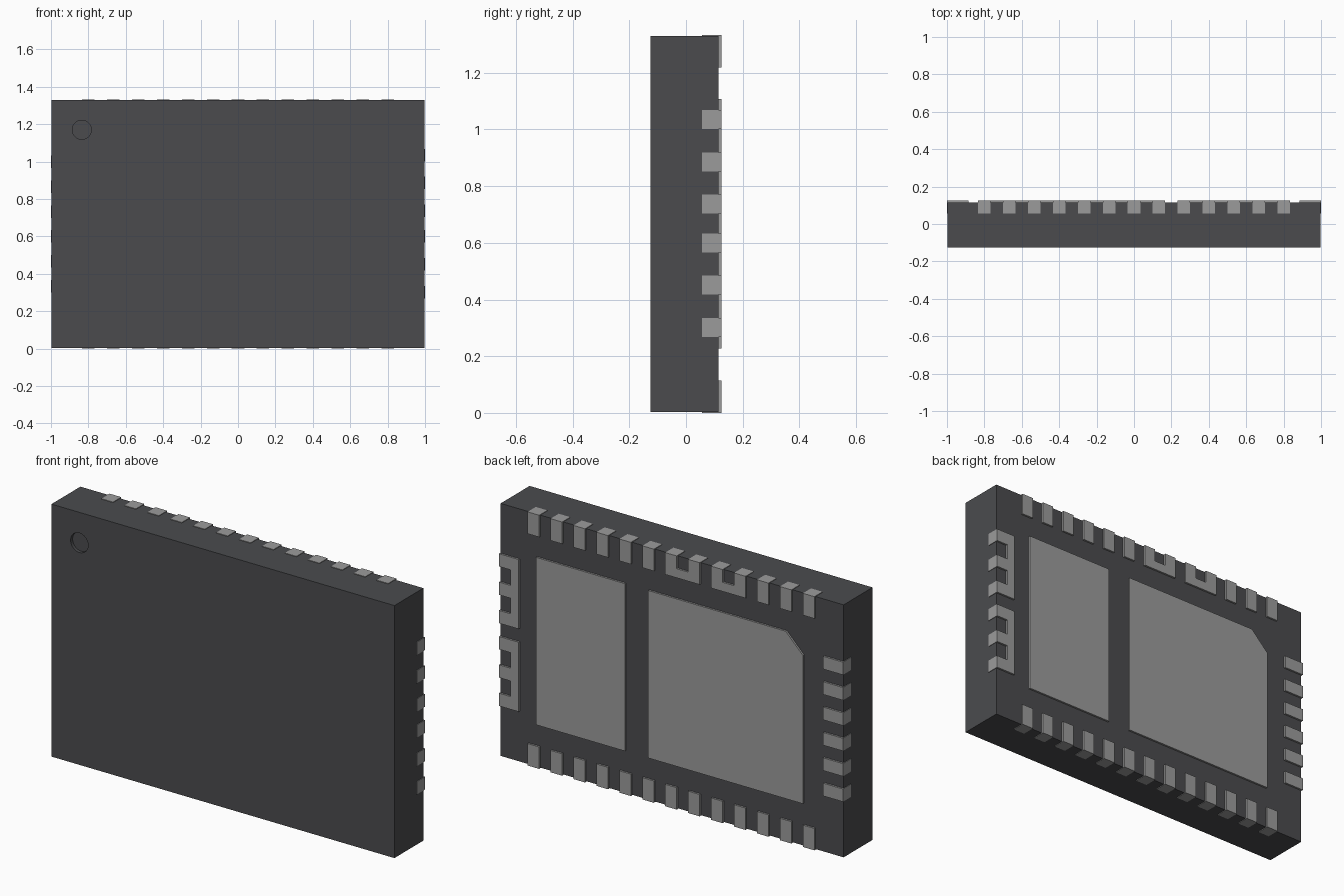
import bpy, bmesh, math

if "Cube" in bpy.data.objects:
    bpy.data.objects.remove(bpy.data.objects["Cube"])

W, H = 2.0, 1.333           # overall width and height
LIP = 0.003                 # how far the leads stand proud of the body edges
BACK = 0.125                # outer plane of the leads and pads
LEN, HALF, SPINE = 0.115, 0.0335, 0.048


def material(name, rgb):
    m = bpy.data.materials.new(name)
    m.diffuse_color = (*rgb, 1)
    m.use_nodes = True
    m.node_tree.nodes["Principled BSDF"].inputs["Base Color"].default_value = m.diffuse_color
    return m


BODY = material("dark_resin", (0.07, 0.071, 0.076))
METAL = material("lead_metal", (0.33, 0.33, 0.33))


def plate(name, outline, y0, y1, mat):
    """Extrude a closed x/z outline from y0 to y1."""
    bm = bmesh.new()
    face = bm.faces.new([bm.verts.new((x, y0, z)) for x, z in outline])
    ext = bmesh.ops.extrude_face_region(bm, geom=[face])
    verts = [v for v in ext["geom"] if isinstance(v, bmesh.types.BMVert)]
    bmesh.ops.translate(bm, verts=verts, vec=(0, y1 - y0, 0))
    bmesh.ops.recalc_face_normals(bm, faces=bm.faces[:])
    mesh = bpy.data.meshes.new(name)
    bm.to_mesh(mesh)
    bm.free()
    mesh.materials.append(mat)
    ob = bpy.data.objects.new(name, mesh)
    bpy.context.collection.objects.link(ob)
    return ob


def comb(name, centres, place):
    """Leads at the given centres, joined by an inner spine if several.
    place(along, inward) maps to x/z."""
    c = sorted(centres)
    pts = [(c[0] - HALF, LEN)]
    for i, a in enumerate(c):
        if i:
            pts.append((a - HALF, LEN - SPINE))
        pts += [(a - HALF, 0), (a + HALF, 0)]
        if i < len(c) - 1:
            pts.append((a + HALF, LEN - SPINE))
    pts.append((c[-1] + HALF, LEN))
    plate(name, [place(a, d) for a, d in pts], 0.057, BACK, METAL)


# Moulded body with a round pin-one dimple on the front
x, z0, z1 = W / 2 - LIP, LIP, H - LIP
body = plate("body", [(-x, z0), (x, z0), (x, z1), (-x, z1)], -0.125, 0.115, BODY)
circle = [(-0.835 + 0.051 * math.cos(math.tau * i / 40),
           1.17 + 0.051 * math.sin(math.tau * i / 40)) for i in range(40)]
cutter = plate("dimple_cutter", circle, -0.2, -0.108, BODY)
cutter.hide_render = True
cutter.hide_set(True)
cut = body.modifiers.new("dimple", "BOOLEAN")
cut.operation = "DIFFERENCE"
cut.solver = "EXACT"
cut.object = cutter

# Large thermal pads, one with a chamfered corner
plate("small_pad", [(0.267, 0.227), (0.785, 0.227), (0.785, 1.107), (0.267, 1.107)],
      0.1, BACK, METAL)
plate("large_pad", [(-0.767, 0.227), (0.133, 0.227), (0.133, 1.107),
                    (-0.667, 1.107), (-0.767, 1.007)], 0.1, BACK, METAL)

# Thirteen leads along the bottom; the top row has two joined pairs
step = 0.4 / 3
cols = [(i - 6) * step for i in range(13)]
for i, c in enumerate(cols):
    comb(f"bottom_lead_{i}", [c], lambda a, d: (a, d))
for i, group in enumerate([[c] for c in cols[:3]] + [cols[3:5], cols[5:7]]
                          + [[c] for c in cols[7:]]):
    comb(f"top_lead_{i}", group, lambda a, d: (a, H - d))

# Six single leads on the left side
for i in range(6):
    comb(f"left_lead_{i}", [H / 2 + (i - 2.5) * step], lambda a, d: (-W / 2 + d, a))

# Two joined groups of three on the right side
for name, mid in (("lower", 0.451), ("upper", 0.886)):
    comb(f"right_{name}_leads", [mid - 0.149, mid, mid + 0.149],
         lambda a, d: (W / 2 - d, a))
